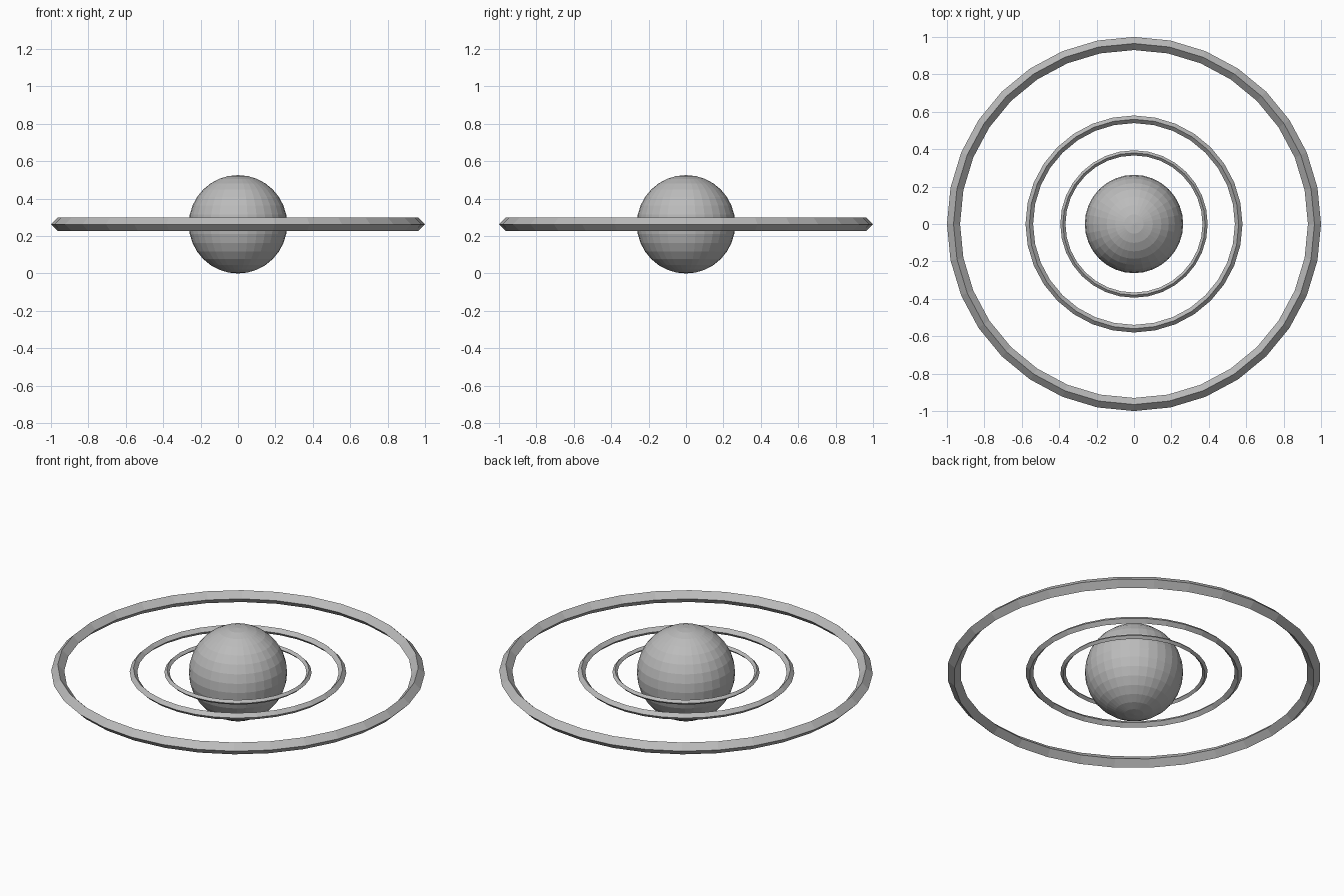
import bpy, bmesh, math

if "Cube" in bpy.data.objects:
    bpy.data.objects.remove(bpy.data.objects["Cube"])

R = 0.263  # globe radius, also the height of its centre

grey = bpy.data.materials.new("mid_grey")
grey.diffuse_color = (0.5, 0.5, 0.5, 1)
grey.use_nodes = True
grey.node_tree.nodes["Principled BSDF"].inputs["Base Color"].default_value = grey.diffuse_color


def add_object(name, bm):
    bmesh.ops.recalc_face_normals(bm, faces=bm.faces)
    mesh = bpy.data.meshes.new(name)
    bm.to_mesh(mesh)
    bm.free()
    mesh.materials.append(grey)
    obj = bpy.data.objects.new(name, mesh)
    obj.location.z = R
    bpy.context.collection.objects.link(obj)


def ring(name, major, minor, sides=32):
    # diamond cross-section swept around the z axis
    bm = bmesh.new()
    loops = []
    for i in range(sides):
        a = 2 * math.pi * i / sides
        loops.append([bm.verts.new(((major + dr) * math.cos(a),
                                    (major + dr) * math.sin(a), dz))
                      for dr, dz in ((minor, 0), (0, minor), (-minor, 0), (0, -minor))])
    for i in range(sides):
        p, q = loops[i], loops[(i + 1) % sides]
        for j in range(4):
            k = (j + 1) % 4
            bm.faces.new((p[j], q[j], q[k], p[k]))
    add_object(name, bm)


# central globe
bm = bmesh.new()
bmesh.ops.create_uvsphere(bm, u_segments=32, v_segments=16, radius=R)
add_object("globe", bm)

# three concentric rings, scaled copies of the outer one
for name, s in (("outer_ring", 1.0), ("middle_ring", 0.58), ("inner_ring", 0.394)):
    ring(name, 0.965 * s, 0.035 * s)
